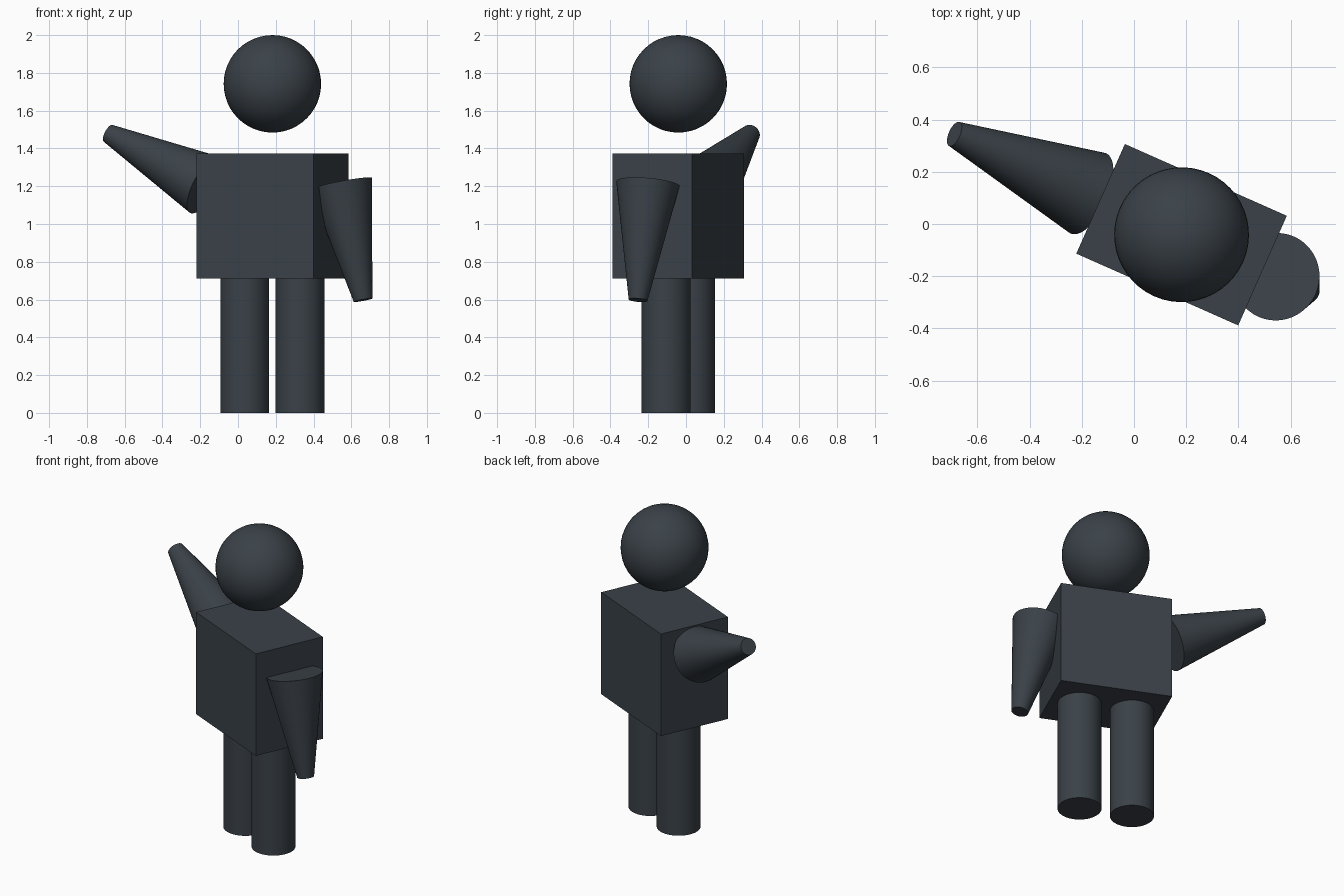
import bpy, math
from mathutils import Vector, Matrix

cube = bpy.data.objects.get("Cube")
if cube:
    bpy.data.objects.remove(cube, do_unlink=True)

# Single slate colour
slate = bpy.data.materials.new("dark_slate")
slate.use_nodes = True
colour = (0.042, 0.053, 0.064, 1)
slate.diffuse_color = colour
slate.node_tree.nodes["Principled BSDF"].inputs["Base Color"].default_value = colour

# The whole figure is turned about the vertical through its torso
FRAME = Matrix.Translation((0.182, -0.041, 0)) @ Matrix.Rotation(math.radians(-23.9), 4, 'Z')


def finish(name, smooth=True):
    ob = bpy.context.object
    ob.name = name
    ob.data.materials.append(slate)
    if smooth:
        bpy.ops.object.shade_smooth_by_angle(angle=math.radians(35))
    return ob


def limb(name, start, end, r1, r2):
    """Round limb from start to end, given in the figure's own frame."""
    a, b = Vector(start), Vector(end)
    bpy.ops.mesh.primitive_cone_add(vertices=48, radius1=r1, radius2=r2, depth=(b - a).length)
    ob = finish(name)
    turn = (b - a).to_track_quat('Z', 'Y').to_matrix().to_4x4()
    ob.matrix_world = FRAME @ Matrix.Translation((a + b) / 2) @ turn


# Torso
bpy.ops.mesh.primitive_cube_add(size=1)
torso = finish("torso", smooth=False)
torso.matrix_world = FRAME @ Matrix.Translation((0, 0, 1.042)) @ Matrix.Diagonal((0.678, 0.459, 0.66, 1))

# Head
bpy.ops.mesh.primitive_uv_sphere_add(segments=48, ring_count=24, radius=0.258)
finish("head").matrix_world = FRAME @ Matrix.Translation((0, 0, 1.742))

# Legs
for side, s in (("left", 1), ("right", -1)):
    limb(side + "_leg", (s * 0.16, 0, 0), (s * 0.16, 0, 0.73), 0.129, 0.129)

# Arms: left hangs down, right is raised
limb("left_arm", (0.397, 0, 1.213), (0.525, 0, 0.597), 0.168, 0.05)
limb("right_arm", (-0.39, 0, 1.207), (-0.951, 0, 1.48), 0.168, 0.05)
